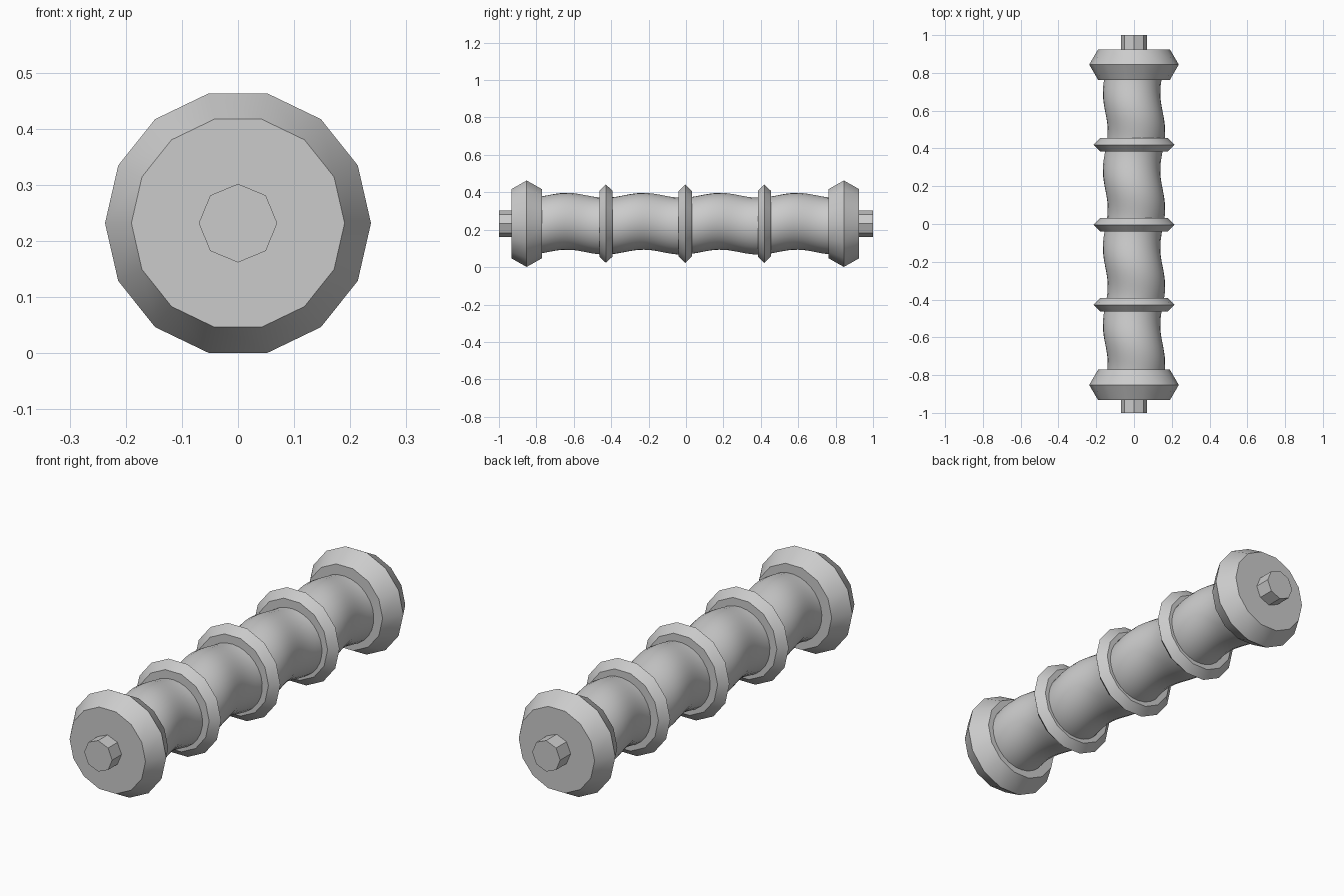
import bpy, bmesh, math

if "Cube" in bpy.data.objects:
    bpy.data.objects.remove(bpy.data.objects["Cube"], do_unlink=True)

AXIS_Z = 0.232
grey = bpy.data.materials.new("light grey")
grey.use_nodes = True
grey.diffuse_color = (0.6, 0.6, 0.6, 1)
grey.node_tree.nodes["Principled BSDF"].inputs["Base Color"].default_value = (0.6, 0.6, 0.6, 1)


def lathe(name, stations, sides, wave=None, smooth_angle=None):
    """Loft (y, radius) stations around the long axis and cap both ends."""
    bm = bmesh.new()
    rings = []
    for y, r in stations:
        ring = []
        for i in range(sides):
            a = math.tau * i / sides
            rad = r + (wave(y, a) if wave else 0)
            ring.append(bm.verts.new((rad * math.cos(a), y, AXIS_Z + rad * math.sin(a))))
        rings.append(ring)
    for p, q in zip(rings, rings[1:]):
        for i in range(sides):
            j = (i + 1) % sides
            bm.faces.new((p[i], p[j], q[j], q[i]))
    bm.faces.new(rings[0])
    bm.faces.new(rings[-1])
    bmesh.ops.recalc_face_normals(bm, faces=bm.faces)
    mesh = bpy.data.meshes.new(name)
    bm.to_mesh(mesh)
    bm.free()
    mesh.materials.append(grey)
    obj = bpy.data.objects.new(name, mesh)
    bpy.context.collection.objects.link(obj)
    if smooth_angle:
        bpy.ops.object.select_all(action='DESELECT')
        obj.select_set(True)
        bpy.context.view_layer.objects.active = obj
        bpy.ops.object.shade_smooth_by_angle(angle=math.radians(smooth_angle))
    return obj


def disc(name, y, half_width, edge_r, rim_r):
    """Double-bevelled disc with a sharp rim."""
    lathe(name, [(y - half_width, edge_r), (y, rim_r), (y + half_width, edge_r)], 14, smooth_angle=28)


# Core with a single helical groove
PITCH = 0.41
def groove(y, a):
    return 0.013 * math.cos(math.tau * (y - 0.08) / PITCH - a)

core = [(-0.85 + 1.7 * k / 68, 0.152) for k in range(69)]
lathe("core", core, 28, groove, 40)

# Collars along the core
for label, y in (("front", -0.428), ("middle", -0.004), ("back", 0.419)):
    disc(label + "_collar", y, 0.035, 0.18, 0.215)

# End flanges and axle stubs
for label, s in (("front", -1), ("back", 1)):
    disc(label + "_flange", s * 0.848 - 0.004, 0.081, 0.19, 0.237)
    lathe(label + "_axle", [(s * 0.9, 0.07), (s, 0.07)], 8)
